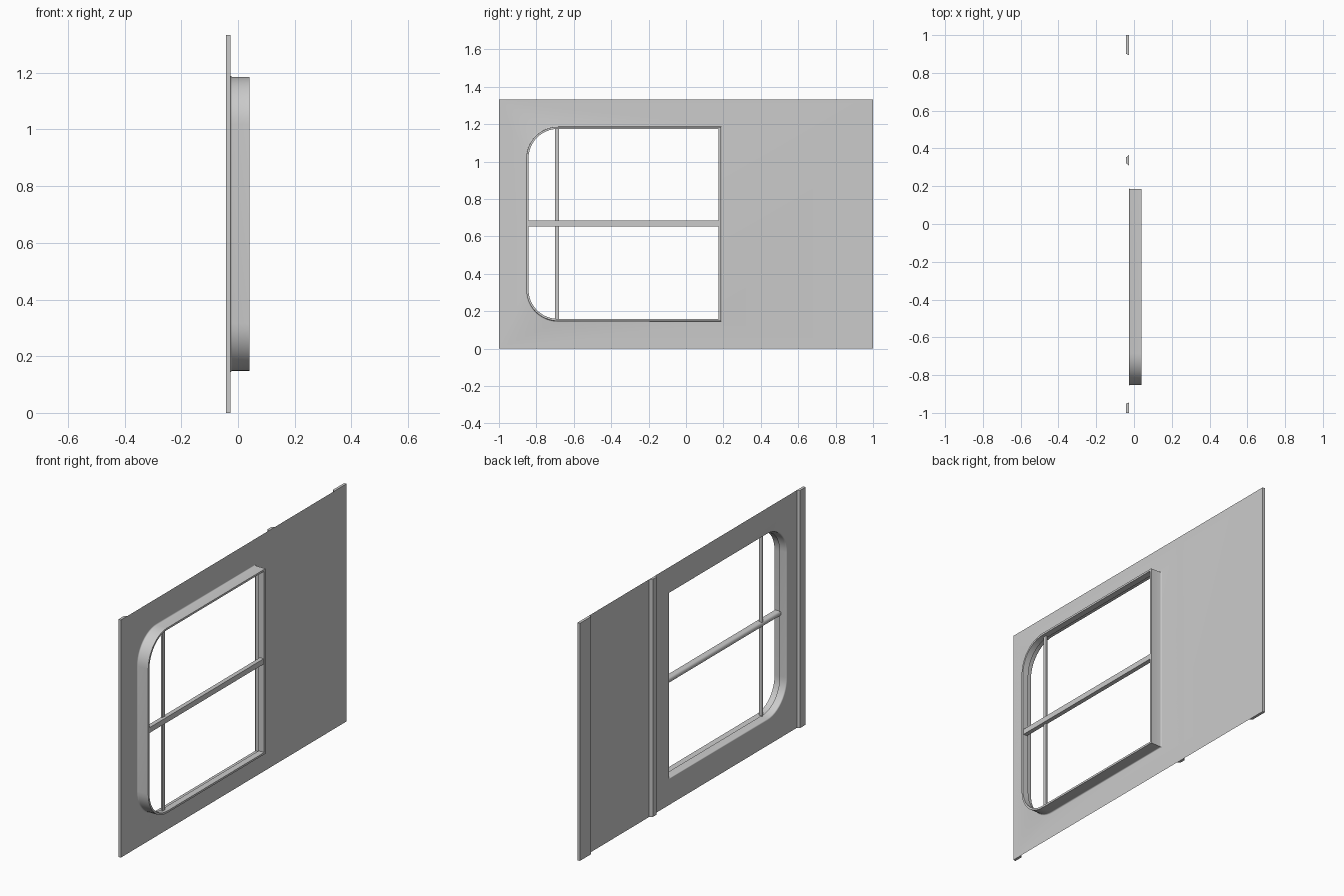
import bpy, bmesh
from math import sin, cos, pi
from mathutils import Vector

if "Cube" in bpy.data.objects:
    bpy.data.objects.remove(bpy.data.objects["Cube"])

SHEET_X = -0.027
HEIGHT = 1.333


def finish(name, bm):
    mesh = bpy.data.meshes.new(name)
    bm.to_mesh(mesh)
    bm.free()
    obj = bpy.data.objects.new(name, mesh)
    bpy.context.collection.objects.link(obj)
    bpy.ops.object.select_all(action='DESELECT')
    obj.select_set(True)
    bpy.context.view_layer.objects.active = obj
    bpy.ops.object.shade_smooth_by_angle(angle=pi / 6)
    return obj


def extrude_profile(name, points, offset):
    """Closed solid swept from a planar profile along an offset vector."""
    bm = bmesh.new()
    face = bm.faces.new([bm.verts.new(p) for p in points])
    new = bmesh.ops.extrude_face_region(bm, geom=[face], use_keep_orig=True)['geom']
    bmesh.ops.translate(bm, vec=Vector(offset),
                        verts=[v for v in new if isinstance(v, bmesh.types.BMVert)])
    bmesh.ops.recalc_face_normals(bm, faces=bm.faces)
    return finish(name, bm)


def window_loop(inset, x):
    """Window outline: square corners at +y, rounded corners at -y."""
    y0, y1 = -0.86 + inset, 0.193 - inset
    z0, z1, r = 0.141 + inset, 1.193 - inset, 0.175 - inset
    pts = [(x, y1, z0), (x, y1, z1)]
    n = 12
    for cz, start in ((z1 - r, pi / 2), (z0 + r, pi)):
        for k in range(n + 1):
            a = start + k * pi / 2 / n
            pts.append((x, y0 + r + r * cos(a), cz + r * sin(a)))
    return pts


# Wall sheet with the window surround flowing out of it: fillet, tunnel, lip, return
bm = bmesh.new()


def add_loop(points):
    return [bm.verts.new(p) for p in points]


def edges_of(loop):
    return [bm.edges.new((loop[i - 1], loop[i])) for i in range(len(loop))]


f = 0.007
section = [(f * sin(k * pi / 8), SHEET_X + f * (1 - cos(k * pi / 8))) for k in range(5)]
section += [(f, 0.04), (0.018, 0.04), (0.018, 0.005)]
outer = add_loop([(SHEET_X, -1, 0), (SHEET_X, 1, 0),
                  (SHEET_X, 1, HEIGHT), (SHEET_X, -1, HEIGHT)])
rings = [add_loop(window_loop(i, x)) for i, x in section]
bmesh.ops.triangle_fill(bm, use_beauty=True, edges=edges_of(outer) + edges_of(rings[0]))
for a, b in zip(rings, rings[1:]):
    for i in range(len(a)):
        bm.faces.new((a[i - 1], a[i], b[i], b[i - 1]))
bmesh.ops.recalc_face_normals(bm, faces=bm.faces)
if max(bm.faces, key=lambda face: face.calc_area()).normal.x < 0:
    bmesh.ops.reverse_faces(bm, faces=bm.faces)
finish("wall_panel", bm)

# Upright strips on the back: (name, y range, chamfer at low y, chamfer at high y)
for name, y0, y1, c0, c1 in (("rear_edge_strip", 0.893, 1.0, 0.008, 0),
                             ("middle_strip", 0.31, 0.365, 0.012, 0.012),
                             ("front_edge_strip", -1.0, -0.945, 0, 0.006)):
    back = SHEET_X - 0.015
    extrude_profile(name, [(SHEET_X, y0, 0), (SHEET_X, y1, 0),
                           (back, y1 - c1, 0), (back, y0 + c0, 0)], (0, 0, HEIGHT))


def bar_section(front, back, half, bulge):
    """Glazing bar section: flat front, rounded back, as (depth, across) pairs."""
    n = 8
    return [(front, -half), (front, half)] + [
        (back + bulge * (1 - sin(k * pi / n)), half * cos(k * pi / n)) for k in range(n + 1)]


# Glazing bars
extrude_profile("horizontal_bar",
                [(x, -0.848, 0.669 + w) for x, w in bar_section(0.037, 0.004, 0.015, 0.012)],
                (0, 1.026, 0))
extrude_profile("vertical_bar",
                [(x, -0.69 + w, 0.153) for x, w in bar_section(0.022, 0.008, 0.01, 0.006)],
                (0, 0, 1.028))
